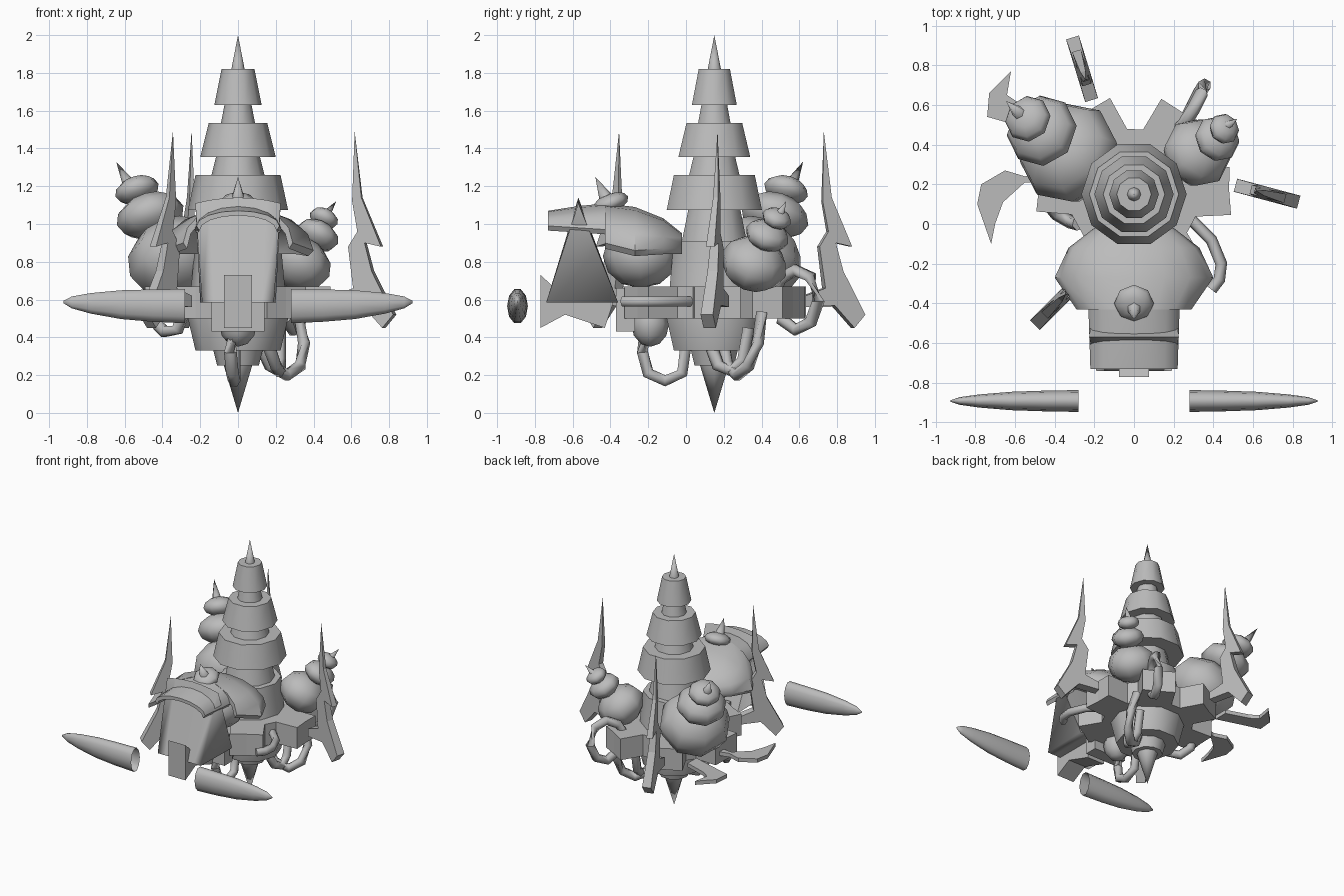
import bpy, bmesh, math
from mathutils import Vector, Matrix

if "Cube" in bpy.data.objects:
    bpy.data.objects.remove(bpy.data.objects["Cube"])

grey = bpy.data.materials.new("grey")
grey.diffuse_color = (0.5, 0.5, 0.5, 1)
grey.use_nodes = True
grey.node_tree.nodes["Principled BSDF"].inputs["Base Color"].default_value = grey.diffuse_color


def finish(name, bm, smooth=None):
    bmesh.ops.recalc_face_normals(bm, faces=bm.faces)
    me = bpy.data.meshes.new(name)
    bm.to_mesh(me)
    bm.free()
    me.materials.append(grey)
    ob = bpy.data.objects.new(name, me)
    bpy.context.collection.objects.link(ob)
    if smooth:
        bpy.ops.object.select_all(action='DESELECT')
        ob.select_set(True)
        bpy.context.view_layer.objects.active = ob
        bpy.ops.object.shade_smooth_by_angle(angle=math.radians(smooth))
    return ob


def loft(name, sections, closed=True, caps=True, smooth=None):
    bm = bmesh.new()
    rows = [[bm.verts.new(p) for p in s] for s in sections]
    n = len(rows[0])
    for a, b in zip(rows, rows[1:]):
        for i in range(n if closed else n - 1):
            j = (i + 1) % n
            bm.faces.new((a[i], a[j], b[j], b[i]))
    if caps:
        bm.faces.new(rows[0])
        bm.faces.new(rows[-1])
    return finish(name, bm, smooth)


def lathe(name, profile, sides=10, smooth=45, at=(0, 0.15)):
    """Stack of rings given as (radius, height)."""
    turn = [math.tau * i / sides for i in range(sides)]
    return loft(name, [[(at[0] + r * math.cos(t), at[1] + r * math.sin(t), z) for t in turn]
                       for r, z in profile], smooth=smooth)


def ball(name, c, axis, r, h):
    """Low-poly ellipsoid, flattened along its axis."""
    bm = bmesh.new()
    bmesh.ops.create_uvsphere(bm, u_segments=8, v_segments=6, radius=1)
    m = Vector(axis).to_track_quat('Z', 'Y').to_matrix().to_4x4()
    bmesh.ops.transform(bm, matrix=Matrix.Translation(c) @ m @ Matrix.Diagonal((r, r, h, 1)), verts=bm.verts)
    return finish(name, bm, 80)


def spike(name, base, tip, r, sides=6):
    d = Vector(tip) - Vector(base)
    bm = bmesh.new()
    bmesh.ops.create_cone(bm, cap_ends=True, segments=sides, radius1=r, radius2=0, depth=d.length)
    m = Matrix.Translation((Vector(base) + Vector(tip)) / 2) @ d.to_track_quat('Z', 'Y').to_matrix().to_4x4()
    bmesh.ops.transform(bm, matrix=m, verts=bm.verts)
    return finish(name, bm, 65)


def tube(name, pts, r=0.034, sides=6):
    pts = [Vector(p) for p in pts]
    rows = []
    for i, p in enumerate(pts):
        d = (pts[min(i + 1, len(pts) - 1)] - pts[max(i - 1, 0)]).normalized()
        q = d.to_track_quat('Z', 'Y')
        rows.append([p + q @ Vector((r * math.cos(math.tau * k / sides), r * math.sin(math.tau * k / sides), 0))
                     for k in range(sides)])
    return loft(name, rows, smooth=70)


def plate(name, pts, z0, z1):
    return loft(name, [[(x, y, z) for x, y in pts] for z in (z0, z1)])


def arched_shell(name, sections, thick):
    """Arched sheet along y; each section is (y, half width, top, edge)."""
    rows = []
    for y, w, top, edge in sections:
        arc = [math.pi * i / 8 for i in range(9)]
        outer = [(w * math.cos(a), y, edge + (top - edge) * math.sin(a)) for a in arc]
        rows.append(outer + [(p[0] * 0.93, y, p[2] - thick) for p in reversed(outer)])
    return loft(name, rows, smooth=40)


# Tiered spire with necks between the skirts
lathe("spire_body", [(0.11, 0.25), (0.13, 0.33), (0.225, 0.33), (0.27, 0.52), (0.25, 0.65),
                     (0.225, 0.91), (0.18, 0.91), (0.14, 1.1)])
lathe("lower_skirt", [(0.265, 1.075), (0.225, 1.26)])
lathe("lower_neck", [(0.14, 1.26), (0.115, 1.36)])
lathe("middle_skirt", [(0.2, 1.355), (0.155, 1.535)])
lathe("upper_neck", [(0.09, 1.535), (0.07, 1.64)])
lathe("upper_skirt", [(0.125, 1.63), (0.087, 1.82)])
spike("top_spike", (0, 0.15, 1.82), (0, 0.15, 2), 0.035, 8)
spike("bottom_spike", (0, 0.15, 0.25), (0, 0.15, 0), 0.075, 8)

# Six-armed hub with flared arm ends
star = []
for k in range(6):
    for off, r in ((-22, 0.33), (-14, 0.5), (0, 0.48), (14, 0.5), (22, 0.33)):
        t = math.radians(2 + 58 * k + off) if k < 4 else math.radians(2 + 60 * k + off)
        star.append((r * math.cos(t), 0.15 + r * math.sin(t)))
plate("hub", star, 0.5, 0.67)

# Barbed blades: outer foot, inner direction, shared profile (distance, height)
barb = [(0.61, 1.49), (0.65, 1.14), (0.76, 0.88), (0.67, 0.9), (0.71, 0.75), (0.83, 0.52),
        (0.77, 0.45), (0.66, 0.57), (0.5, 0.56), (0.5, 0.62), (0.61, 0.66), (0.58, 0.88), (0.63, 0.96), (0.6, 1.12)]
for foot, deg in (((-0.5, -0.51), 225), ((0.83, 0.11), -15), ((-0.31, 0.94), 107)):
    t = math.radians(deg)
    d, s = Vector((math.cos(t), math.sin(t), 0)), Vector((-math.sin(t), math.cos(t), 0))
    o = Vector((foot[0], foot[1], 0)) - d * 0.83
    loft("barbed_blade", [[o + d * r + s * (k * 0.034 * min(1, (1.5 - z) / 0.9)) + Vector((0, 0, z))
                           for r, z in barb] for k in (-1, 1)])

# Flat hooked fins on the left
plate("hooked_fin", [(-0.4, 0.28), (-0.55, 0.24), (-0.65, 0.27), (-0.77, 0.2), (-0.79, 0.1), (-0.72, -0.1),
                     (-0.7, 0.0), (-0.66, 0.11), (-0.55, 0.21), (-0.4, 0.2)], 0.56, 0.59)
plate("hooked_fin", [(-0.4, 0.44), (-0.6, 0.5), (-0.74, 0.54), (-0.73, 0.66), (-0.62, 0.77),
                     (-0.64, 0.65), (-0.58, 0.61), (-0.4, 0.55)], 0.56, 0.59)

# Stacked bulbs leaning outward, each with a thorn
left, right = (-0.4, 0.3, 0.85), (0.42, 0.32, 0.85)
ball("large_bulb", (-0.33, 0.36, 0.82), left, 0.265, 0.21)
ball("medium_bulb", (-0.465, 0.47, 1.045), (-0.3, 0.25, 0.9), 0.185, 0.115)
ball("small_bulb", (-0.535, 0.53, 1.18), (-0.3, 0.25, 0.9), 0.12, 0.07)
spike("thorn", (-0.57, 0.55, 1.2), (-0.645, 0.62, 1.33), 0.04)
ball("large_bulb", (0.32, 0.36, 0.79), right, 0.18, 0.14)
ball("medium_bulb", (0.42, 0.43, 0.94), right, 0.12, 0.075)
ball("small_bulb", (0.455, 0.48, 1.03), right, 0.08, 0.05)
spike("thorn", (0.46, 0.49, 1.04), (0.52, 0.53, 1.12), 0.03)

# Wedge-shaped hood under an arched visor
rows = []
for i in range(7):
    k = -1 + i / 3
    top = 1.14 - 0.03 * k * k
    rows.append([(0.19 * k, -0.74, 0.585), (0.226 * k, -0.57, top), (0.2 * k, -0.36, 0.585)])
loft("hood", rows, smooth=89)
arched_shell("visor", [(-0.73, 0.22, 1.07, 0.99), (-0.57, 0.225, 1.095, 0.98), (-0.42, 0.23, 1.11, 0.97)], 0.025)

# Domed shell behind the hood
arched_shell("domed_shell", [(-0.43, 0.29, 1.11, 0.9), (-0.27, 0.4, 1.09, 0.86),
                             (-0.12, 0.33, 1.03, 0.87), (-0.02, 0.2, 0.95, 0.87)], 0.03)
ball("head_core", (0, -0.24, 0.83), (0, 0, 1), 0.2, 0.17)
ball("crest_knob", (0, -0.4, 1.11), (0, -0.35, 0.9), 0.1, 0.05)
spike("crest_spike", (0, -0.42, 1.13), (0, -0.48, 1.25), 0.04)

# Chin fin, neck and underside bulb
chin = [(-0.77, 0.73), (-0.77, 0.45), (-0.64, 0.52), (-0.43, 0.45), (-0.38, 0.6), (-0.65, 0.62)]
loft("chin_fin", [[(x, y, z) for y, z in chin] for x in (-0.075, 0.075)])
plate("neck", [(-0.14, -0.37), (0.14, -0.37), (0.14, 0), (-0.14, 0)], 0.5, 0.66)
plate("neck_block", [(-0.14, -0.37), (0.14, -0.37), (0.14, -0.27), (-0.14, -0.27)], 0.43, 0.5)
ball("underside_bulb", (0, -0.19, 0.47), (0, 0, 1), 0.1, 0.12)

# Floating hollow pods, mirrored
for s in (-1, 1):
    rows = []
    for x, r, z in ((0.3, 0.06, 0.565), (0.28, 0.095, 0.565), (0.45, 0.09, 0.568), (0.62, 0.08, 0.573),
                    (0.78, 0.057, 0.58), (0.88, 0.033, 0.585), (0.925, 0.006, 0.587)):
        rows.append([(s * x, -0.892 + 0.58 * r * math.cos(math.tau * i / 10), z + r * math.sin(math.tau * i / 10))
                     for i in range(10)])
    rows[0] = [(s * 0.6, p[1], p[2]) for p in rows[0]]
    loft("pod", rows, smooth=75)

# Looping hoses
tube("side_hose", [(0.22, 0.06, 0.59), (0.29, 0.02, 0.59), (0.39, -0.08, 0.59), (0.44, -0.2, 0.59),
                   (0.43, -0.28, 0.59), (0.39, -0.33, 0.59)], 0.03)
tube("rear_hose", [(0.22, 0.47, 0.64), (0.25, 0.5, 0.71), (0.3, 0.58, 0.755), (0.34, 0.66, 0.72),
                   (0.355, 0.7, 0.59), (0.33, 0.66, 0.48), (0.29, 0.58, 0.44), (0.25, 0.5, 0.5)])
tube("front_hose", [(-0.03, -0.22, 0.45), (-0.04, -0.23, 0.32), (-0.03, -0.2, 0.21), (-0.02, -0.11, 0.17),
                    (-0.02, -0.02, 0.21), (-0.02, 0, 0.36)])
tube("lower_hose", [(0.12, 0.2, 0.36), (0.17, 0.22, 0.25), (0.26, 0.27, 0.2), (0.33, 0.33, 0.25),
                    (0.35, 0.38, 0.37), (0.31, 0.4, 0.53)])
tube("inner_hose", [(0.16, 0.13, 0.36), (0.2, 0.17, 0.25), (0.22, 0.24, 0.22), (0.22, 0.3, 0.28), (0.22, 0.33, 0.45)])
tube("left_hose", [(-0.44, 0.16, 0.6), (-0.44, 0.11, 0.48), (-0.39, 0.05, 0.43), (-0.32, 0.01, 0.44), (-0.28, 0, 0.56)])
